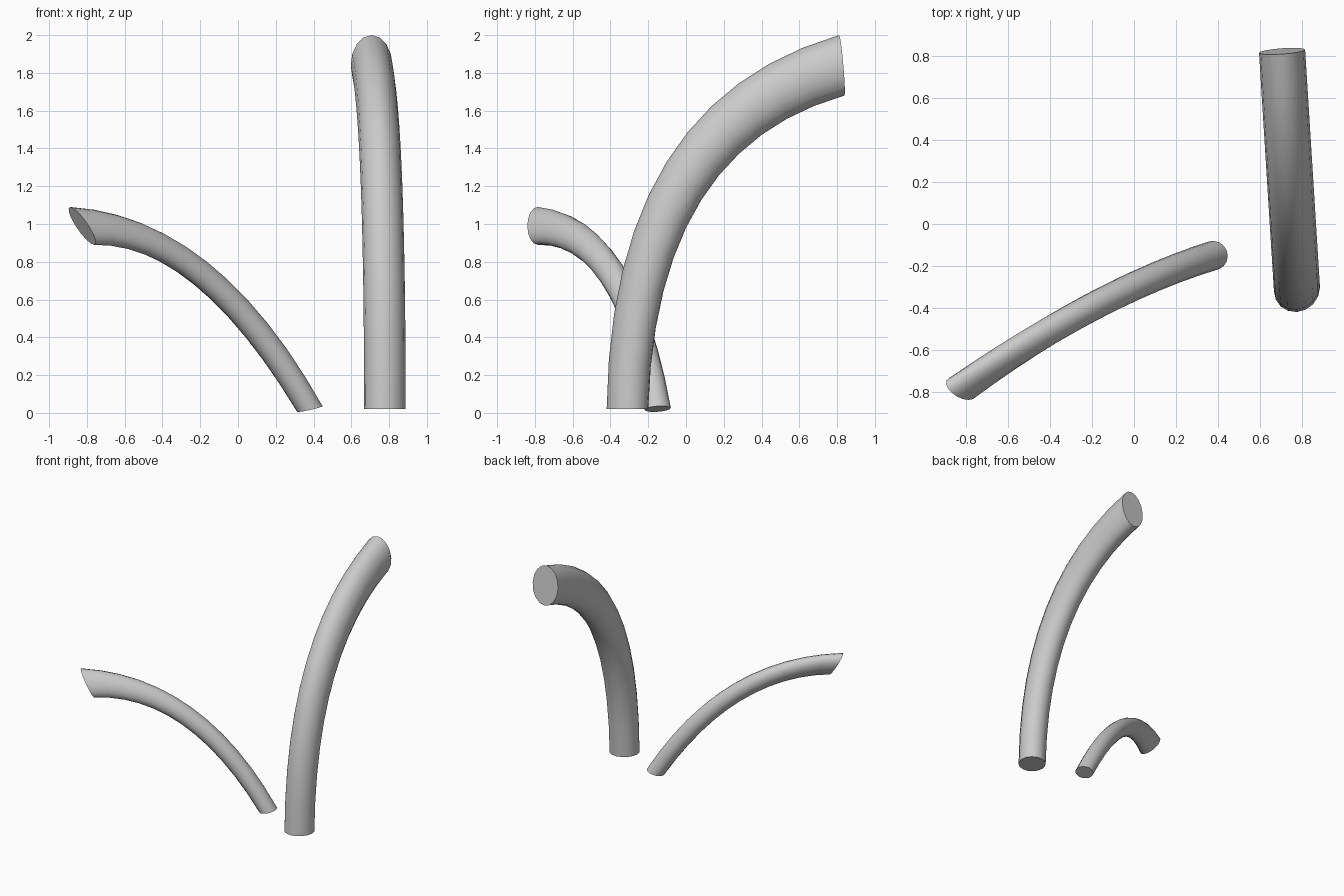
import bpy, bmesh, math
from mathutils import Vector

cube = bpy.data.objects.get("Cube")
if cube:
    bpy.data.objects.remove(cube, do_unlink=True)

SIDES, STEPS = 16, 12

grey = bpy.data.materials.new("light_grey")
grey.use_nodes = True
color = (0.6, 0.6, 0.6, 1)
grey.diffuse_color = color
grey.node_tree.nodes["Principled BSDF"].inputs["Base Color"].default_value = color


def bend(points, t):
    """Quadratic curve through start and end, pulled by the middle point."""
    a, b, c = (Vector(p) for p in points)
    return a * (1 - t) ** 2 + b * 2 * t * (1 - t) + c * t * t


def tube(name, centre, outer, side):
    """Capped arch of oval rings; outer and side are the half axes of each ring."""
    bm = bmesh.new()
    rings = []
    for i in range(STEPS + 1):
        t = i / STEPS
        c, u, s = bend(centre, t), bend(outer, t), bend(side, t)
        angles = [math.tau * k / SIDES for k in range(SIDES)]
        rings.append([bm.verts.new(c + u * math.cos(a) + s * math.sin(a)) for a in angles])
    for low, high in zip(rings, rings[1:]):
        for k in range(SIDES):
            n = (k + 1) % SIDES
            bm.faces.new((low[k], low[n], high[n], high[k]))
    bm.faces.new(rings[0])
    bm.faces.new(rings[-1])
    bmesh.ops.recalc_face_normals(bm, faces=bm.faces)
    mesh = bpy.data.meshes.new(name)
    bm.to_mesh(mesh)
    bm.free()
    mesh.materials.append(grey)
    obj = bpy.data.objects.new(name, mesh)
    bpy.context.collection.objects.link(obj)
    bpy.ops.object.select_all(action="DESELECT")
    obj.select_set(True)
    bpy.context.view_layer.objects.active = obj
    bpy.ops.object.shade_smooth_by_angle(angle=math.radians(40))


# Tall arch leaning to the back
across = (0.11, 0.008, 0)
tube("tall_arch",
     centre=[(0.778, -0.31, 0.02), (0.776, -0.28, 1.525), (0.707, 0.825, 1.84)],
     outer=[(0, -0.11, 0), (0, -0.12, 0.125), (0, -0.014, 0.16)],
     side=[across] * 3)

# Low arch leaning to the front right
tube("low_arch",
     centre=[(0.38, -0.15, 0.021), (-0.17, -0.32, 0.97), (-0.825, -0.785, 0.99)],
     outer=[(0.063, 0.022, 0.016), (0.05, 0.029, 0.072), (-0.063, 0, 0.1)],
     side=[(-0.024, 0.066, 0), (-0.03, 0.06, 0), (-0.035, 0.055, 0)])
